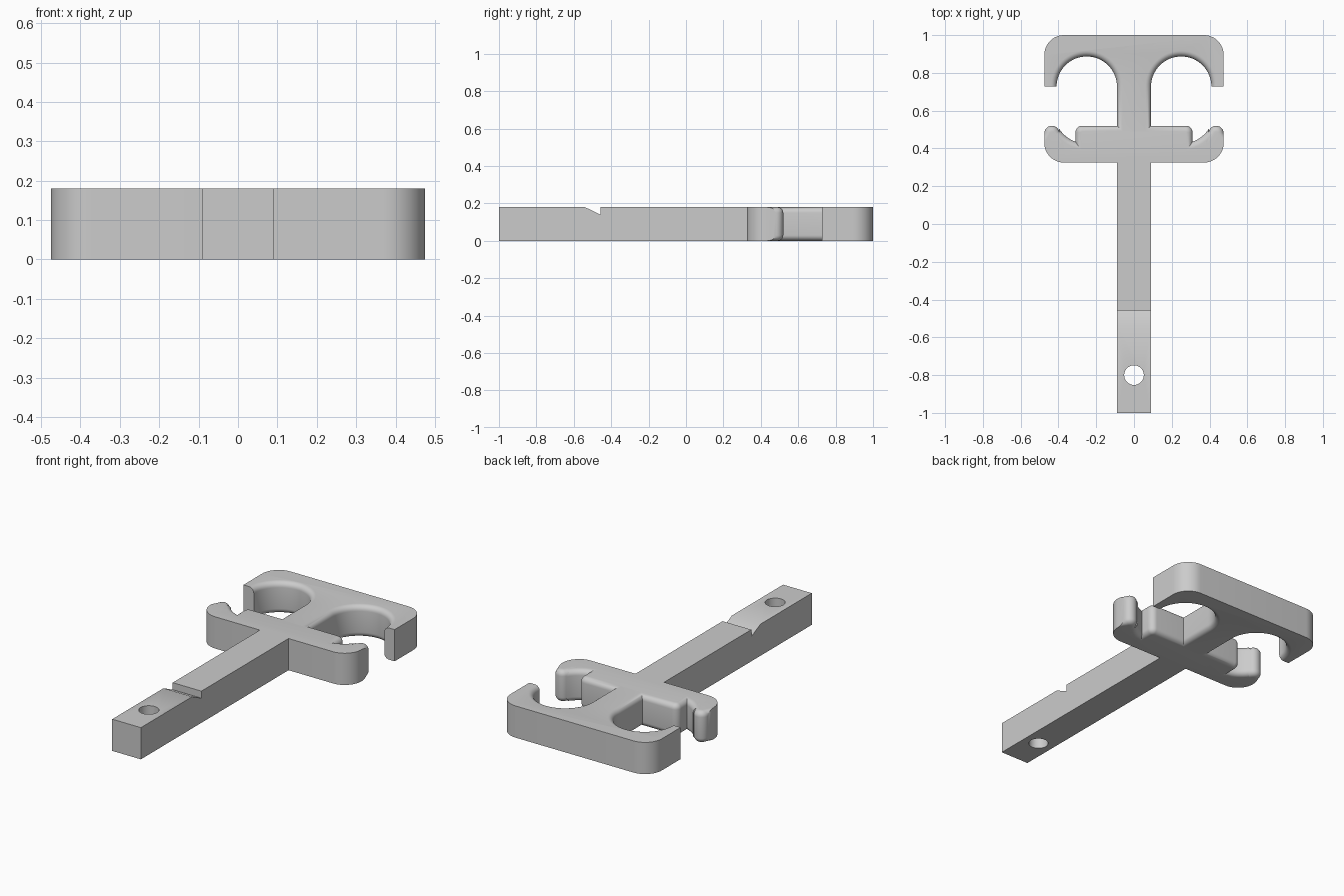
import bpy, bmesh
from math import cos, sin, radians

HEIGHT = 0.18
FILLET = 0.03

if "Cube" in bpy.data.objects:
    bpy.data.objects.remove(bpy.data.objects["Cube"], do_unlink=True)

grey = bpy.data.materials.new("plain_grey")
grey.use_nodes = True
colour = (0.6, 0.6, 0.6, 1)
grey.diffuse_color = colour
grey.node_tree.nodes["Principled BSDF"].inputs["Base Color"].default_value = colour


def arc(cx, cy, r, start, end, steps):
    angles = [radians(start + (end - start) * i / steps) for i in range(steps + 1)]
    return [(cx + r * cos(a), cy + r * sin(a)) for a in angles]


def make_object(name, bm):
    bmesh.ops.recalc_face_normals(bm, faces=bm.faces)
    mesh = bpy.data.meshes.new(name)
    bm.to_mesh(mesh)
    bm.free()
    mesh.materials.append(grey)
    ob = bpy.data.objects.new(name, mesh)
    bpy.context.collection.objects.link(ob)
    return ob


def prism(points, shift):
    """Extrude a closed loop of 3D points."""
    bm = bmesh.new()
    face = bm.faces.new([bm.verts.new(p) for p in points])
    side = bmesh.ops.extrude_face_region(bm, geom=[face])["geom"]
    bmesh.ops.translate(bm, vec=shift, verts=[v for v in side if isinstance(v, bmesh.types.BMVert)])
    return bm


# Half outline: shaft and lower arm, softened inner path, upper arm
lower = [(0.09, -1), (0.09, 0.325)] + arc(0.37, 0.43, 0.105, -90, 0, 12)
inner = (arc(0.435, 0.48, 0.04, 0, 155, 12)           # lower arm tip
         + arc(0.25, 0.6, 0.175, -33, -70, 8)         # shallow hook
         + arc(0.275, 0.485, 0.035, 0, 90, 8)         # raised pad
         + [(0.09, 0.52)]
         + arc(0.25, 0.727, 0.16, 180, 0, 32))        # round opening
upper = [(0.475, 0.727)] + arc(0.37, 0.895, 0.105, 0, 90, 12)
half = lower + inner + upper
outline = half + [(-x, y) for x, y in reversed(half)]

bm = prism([(x, y, 0) for x, y in outline], (0, 0, HEIGHT))

# Round the top and bottom rims along the inner path only
key = lambda x, y: (round(abs(x), 4), round(y, 4))
soft = {key(*p) for p in inner}
rims = [e for e in bm.edges
        if abs(e.verts[0].co.z - e.verts[1].co.z) < 0.001
        and all(key(v.co.x, v.co.y) in soft for v in e.verts)]
bmesh.ops.bevel(bm, geom=rims, offset=FILLET, offset_type='OFFSET', segments=6,
                profile=0.5, affect='EDGES', clamp_overlap=False)
holder = make_object("double_hook_holder", bm)

# Cutters: ratchet notch and pin hole in the shaft
notch = make_object("notch_cutter", prism(
    [(-0.2, -0.54, HEIGHT), (-0.2, -0.457, 0.14), (-0.2, -0.457, 0.25), (-0.2, -0.54, 0.25)],
    (0.4, 0, 0)))
hole = make_object("hole_cutter", prism(
    [(x, y, -0.1) for x, y in arc(0, -0.8, 0.052, 0, 360, 40)[:-1]], (0, 0, 0.4)))

bpy.context.view_layer.objects.active = holder
for cutter in (notch, hole):
    cutter.hide_render = True
    mod = holder.modifiers.new("cut", 'BOOLEAN')
    mod.operation = 'DIFFERENCE'
    mod.solver = 'EXACT'
    mod.object = cutter
    bpy.ops.object.modifier_apply(modifier=mod.name)
    bpy.data.objects.remove(cutter, do_unlink=True)

bpy.ops.object.select_all(action='DESELECT')
holder.select_set(True)
bpy.ops.object.shade_smooth_by_angle(angle=radians(35))
